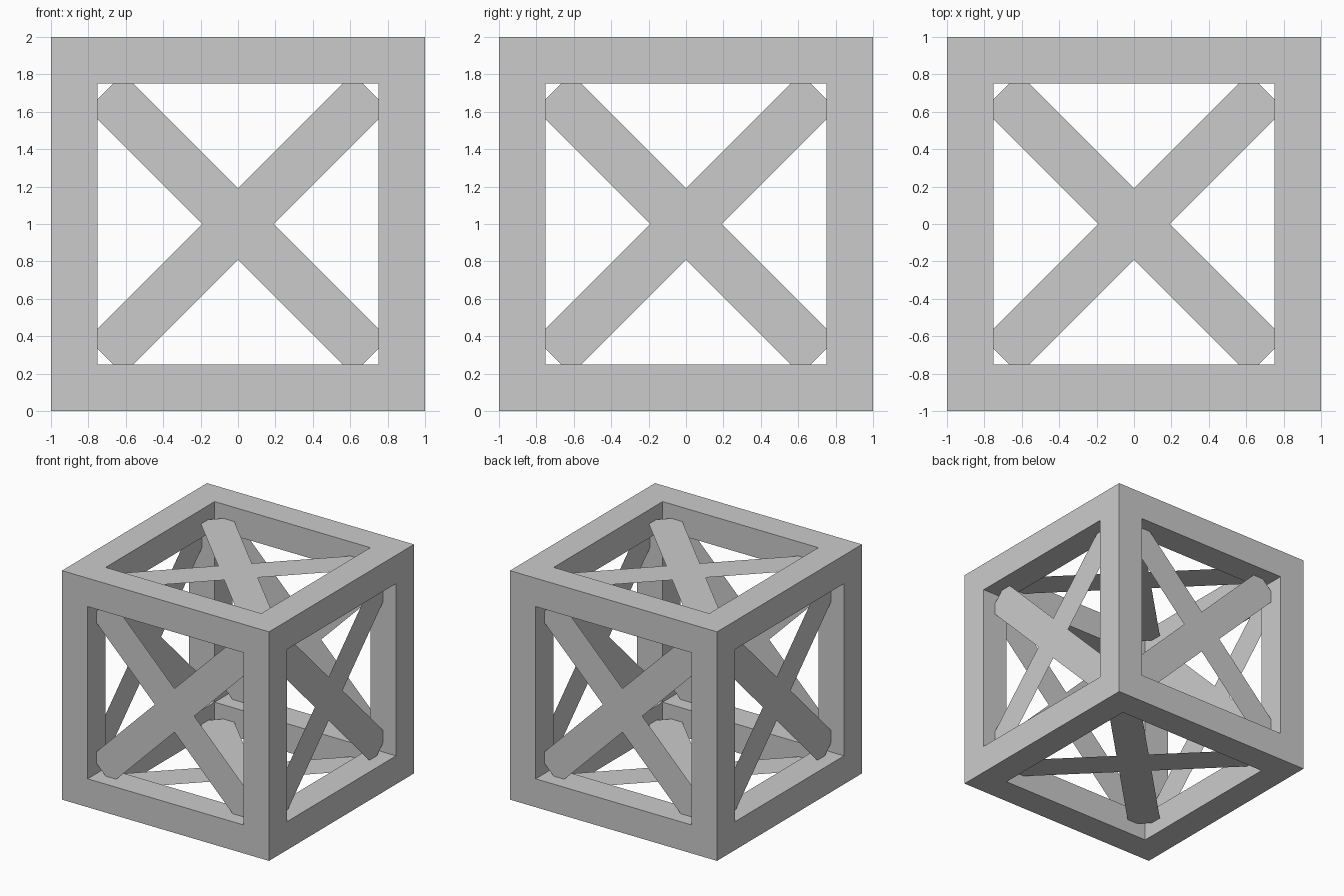
import bpy, bmesh
from math import radians, pi
from mathutils import Matrix, Vector

if "Cube" in bpy.data.objects:
    bpy.data.objects.remove(bpy.data.objects["Cube"])

BEAM = 0.248      # square beam size of the frame
HALF_W = 0.1345   # half width of a brace strip
HALF_L = 1.003    # half length of a brace strip
CENTRE = Vector((0, 0, 1))


def make_object(name, bm):
    mesh = bpy.data.meshes.new(name)
    bm.to_mesh(mesh)
    bm.free()
    obj = bpy.data.objects.new(name, mesh)
    bpy.context.collection.objects.link(obj)
    return obj


# Cube frame: inset every side, push the windows inward and open them
bm = bmesh.new()
bmesh.ops.create_cube(bm, size=2)
windows = bm.faces[:]
bmesh.ops.inset_individual(bm, faces=windows, thickness=BEAM, use_even_offset=True)
for f in windows:
    inward = -f.normal.copy() * BEAM
    ext = bmesh.ops.extrude_discrete_faces(bm, faces=[f])["faces"]
    bmesh.ops.translate(bm, verts=ext[0].verts[:], vec=inward)
    bmesh.ops.delete(bm, geom=ext, context='FACES_ONLY')
bmesh.ops.remove_doubles(bm, verts=bm.verts[:], dist=0.001)
bmesh.ops.recalc_face_normals(bm, faces=bm.faces[:])
bmesh.ops.translate(bm, verts=bm.verts[:], vec=CENTRE)
make_object("cube_frame", bm)

# Thin cross brace, set midway into the beams on each of the six sides
sides = {
    "top": Matrix.Identity(4),
    "bottom": Matrix.Rotation(pi, 4, 'X'),
    "front": Matrix.Rotation(radians(90), 4, 'X'),
    "back": Matrix.Rotation(radians(-90), 4, 'X'),
    "right": Matrix.Rotation(radians(90), 4, 'Y'),
    "left": Matrix.Rotation(radians(-90), 4, 'Y'),
}
arm = [(HALF_W, -HALF_W), (HALF_L, -HALF_W), (HALF_L, HALF_W)]
for side, turn in sides.items():
    bm = bmesh.new()
    ring = []
    for k in range(4):
        spin = Matrix.Rotation(radians(45 + 90 * k), 4, 'Z')
        for x, y in arm:
            p = spin @ Vector((x, y, 1 - BEAM / 2))
            ring.append(bm.verts.new(turn @ p + CENTRE))
    bm.faces.new(ring)
    make_object(side + "_cross_brace", bm)
